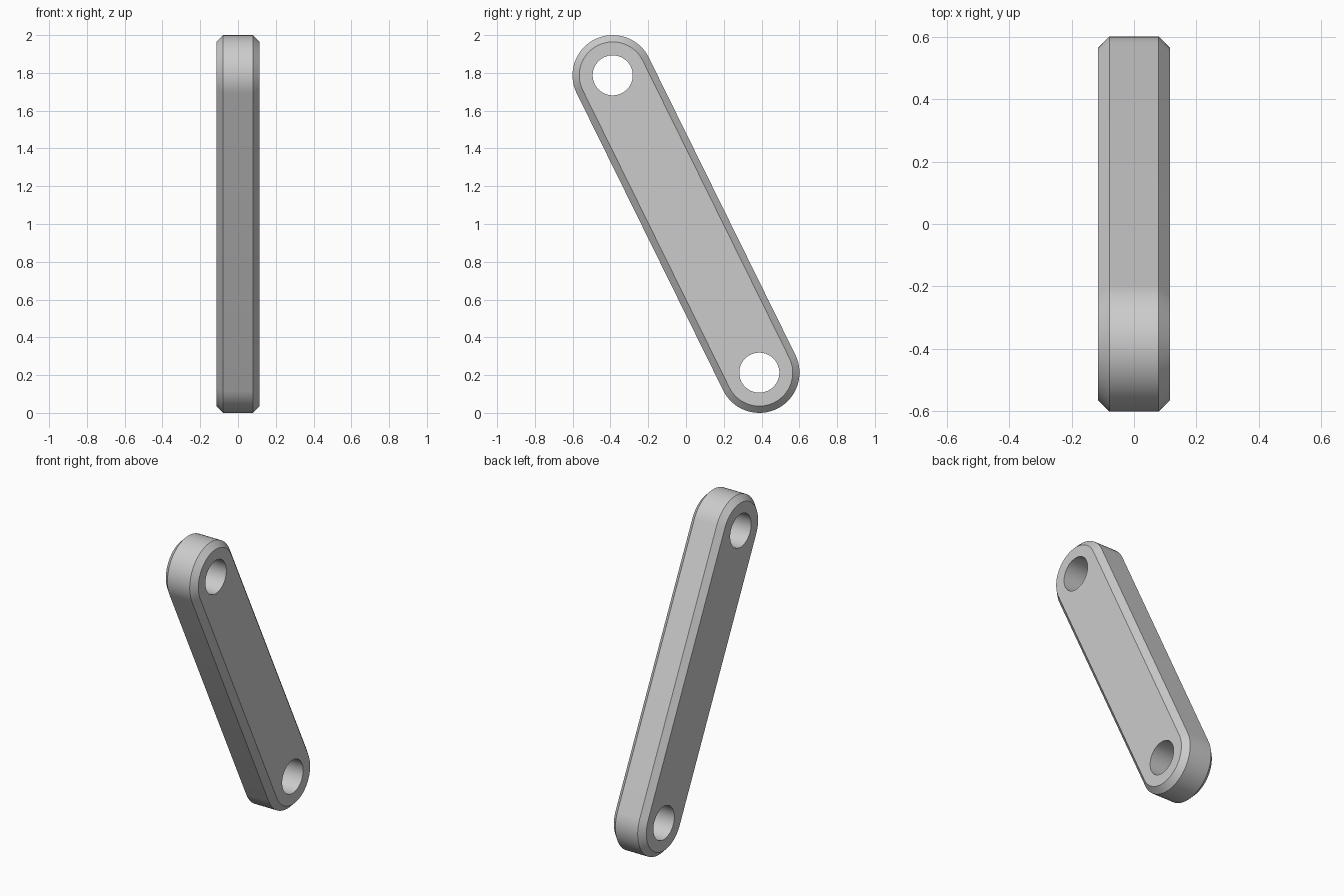
import bpy, bmesh, math

cube = bpy.data.objects.get("Cube")
if cube:
    bpy.data.objects.remove(cube)

R, HOLE = 0.213, 0.106         # end radius, hole radius
HALF, CHAMFER = 0.115, 0.036   # half thickness, edge chamfer
CY, CZ = 0.388, 1 - R          # end centres relative to the bar middle
N = 32                         # segments per half circle
TILT = math.atan2(CZ, -CY)     # direction of the bar in the y-z plane
ENDS = [(-CY, 1 + CZ, TILT), (CY, 1 - CZ, TILT + math.pi)]

mat = bpy.data.materials.new("light_grey_metal")
mat.use_nodes = True
colour = (0.6, 0.6, 0.6, 1)
mat.diffuse_color = colour
mat.node_tree.nodes["Principled BSDF"].inputs["Base Color"].default_value = colour

bm = bmesh.new()


def arc(end, radius, x, count):
    """Points around one end, starting where the straight side meets it."""
    y, z, direction = end
    angles = [direction - math.pi / 2 + math.pi * i / N for i in range(count)]
    return [bm.verts.new((x, y + radius * math.cos(a), z + radius * math.sin(a)))
            for a in angles]


def bridge(a, b):
    """Closed band of quads between two matching loops."""
    for i in range(len(a)):
        j = (i + 1) % len(a)
        bm.faces.new((a[i], a[j], b[j], b[i]))


def outline(radius, x):
    return [arc(e, radius, x, N + 1) for e in ENDS]


def cap(x):
    """Flat side face with two holes; returns its rim and hole loops."""
    arcs = outline(R - CHAMFER, x)
    holes = [arc(e, HOLE, x, 2 * N) for e in ENDS]
    middle = []
    for a, h in zip(arcs, holes):
        for i in range(N):
            bm.faces.new((a[i], a[i + 1], h[i + 1], h[i]))
        middle += [a[0], h[0]] + h[:N - 1:-1] + [a[N]]
    bm.faces.new(middle)
    return arcs[0] + arcs[1], holes


# Side faces, chamfers, outer rim and hole walls
rim_l, holes_l = cap(HALF)
rim_r, holes_r = cap(-HALF)
edge_l = sum(outline(R, HALF - CHAMFER), [])
edge_r = sum(outline(R, CHAMFER - HALF), [])
for a, b in ((rim_l, edge_l), (edge_l, edge_r), (edge_r, rim_r),
             *zip(holes_l, holes_r)):
    bridge(a, b)

bmesh.ops.recalc_face_normals(bm, faces=bm.faces)
mesh = bpy.data.meshes.new("link_bar")
bm.to_mesh(mesh)
bm.free()
mesh.materials.append(mat)
bar = bpy.data.objects.new("link_bar", mesh)
bpy.context.collection.objects.link(bar)

bpy.ops.object.select_all(action='DESELECT')
bar.select_set(True)
bpy.context.view_layer.objects.active = bar
bpy.ops.object.shade_smooth_by_angle(angle=math.radians(30))
